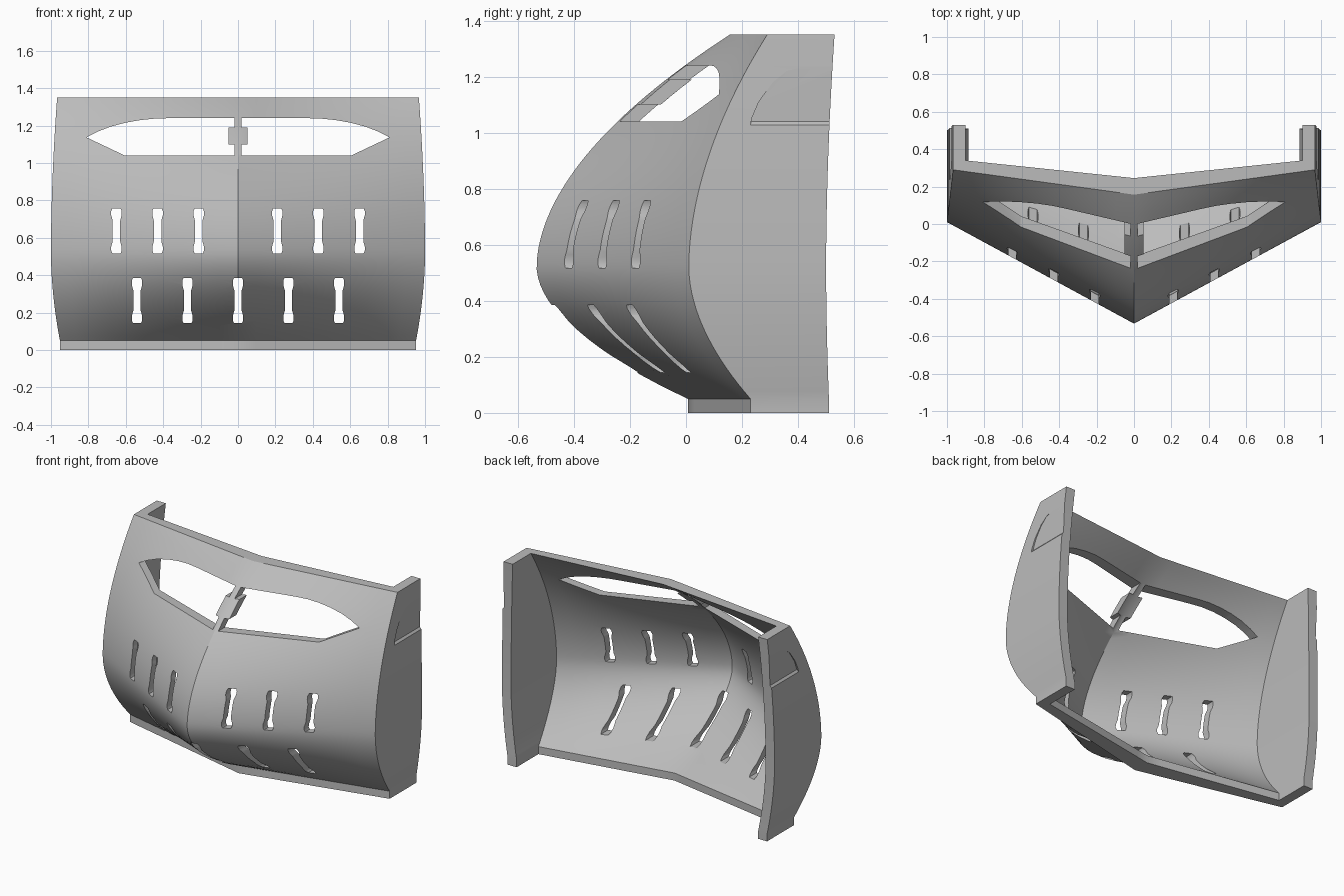
import bpy, bmesh
from mathutils import Vector

cube = bpy.data.objects.get("Cube")
if cube:
    bpy.data.objects.remove(cube, do_unlink=True)

grey = bpy.data.materials.new("plain_grey")
grey.use_nodes = True
grey.diffuse_color = (0.5, 0.5, 0.5, 1)
grey.node_tree.nodes["Principled BSDF"].inputs["Base Color"].default_value = (0.5, 0.5, 0.5, 1)

TOP, MID, LIP, POWER = 1.35, 0.52, 0.05, 1.86
SHELL, PLATE = 0.048, 0.066
COLUMNS, LEVELS = 10, 48


def bow(z, middle, top, bottom):
    """Bowed profile value and its slope at height z."""
    z = max(z, LIP)
    span, end = (TOP - MID, top) if z > MID else (MID - LIP, bottom)
    u = abs(z - MID) / span
    return middle + (end - middle) * u ** POWER, (end - middle) * POWER / span * u ** (POWER - 1)


def section(z):
    """Closed plan outline of the shell and its two side plates."""
    ridge, ridge_slope = bow(z, -0.533, 0.157, 0.007)
    edge, edge_slope = bow(z, 0.01, 0.29, 0.23)
    half = bow(z, 1.0, 0.967, 0.952)[0]
    back = bow(z, 0.5, 0.53, 0.51)[0]
    ridge_in = ridge + SHELL * (1 + ridge_slope ** 2) ** 0.5
    edge_in = edge + SHELL * (1 + edge_slope ** 2) ** 0.5
    inner = half - PLATE
    steps = [i / COLUMNS for i in range(-COLUMNS, COLUMNS + 1)]
    outer_line = [(half * s, ridge + (edge - ridge) * abs(s)) for s in steps]
    inner_line = [(inner * s, ridge_in + (edge_in - ridge_in) * abs(s) * inner / half)
                  for s in reversed(steps)]
    ring = [(-half, back)] + outer_line + [(half, back), (inner, back)] + inner_line + [(-inner, back)]
    return [Vector((x, y, z)) for x, y in ring]


def loft(bm, rings):
    """Skin a list of point rings and cap both ends."""
    rows = [[bm.verts.new(p) for p in ring] for ring in rings]
    n = len(rows[0])
    for low, high in zip(rows, rows[1:]):
        for i in range(n):
            j = (i + 1) % n
            bm.faces.new((low[i], low[j], high[j], high[i]))
    bm.faces.new(rows[0])
    bm.faces.new(rows[-1])


def finish(bm, name):
    bmesh.ops.recalc_face_normals(bm, faces=bm.faces)
    mesh = bpy.data.meshes.new(name)
    bm.to_mesh(mesh)
    bm.free()
    mesh.materials.append(grey)
    obj = bpy.data.objects.new(name, mesh)
    bpy.context.collection.objects.link(obj)
    return obj


def cut_through(bm, outline):
    """Prism running front to back from an x, z outline."""
    loft(bm, [[Vector((x, y, z)) for x, z in outline] for y in (-1, 0.8)])


# Curved shell with bottom lip and side plates
bm = bmesh.new()
heights = [0] + [LIP + (TOP - LIP) * i / LEVELS for i in range(LEVELS + 1)]
loft(bm, [section(z) for z in heights])
visor = finish(bm, "visor_shell")

cutters = bmesh.new()

# Eye openings, leaving a stepped strut between them
eye = [(0.02, 1.04), (0.605, 1.04), (0.81, 1.137), (0.75, 1.168), (0.68, 1.195), (0.6, 1.216),
       (0.52, 1.23), (0.44, 1.238), (0.36, 1.24), (0.02, 1.24),
       (0.02, 1.19), (0.05, 1.19), (0.05, 1.1), (0.02, 1.1)]

# Vent slots with flared ends
half_slot = [(0.022, 0.12), (0.028, 0.105), (0.028, 0.085), (0.02, 0.055)]
right_edge = half_slot + [(x, -z) for x, z in reversed(half_slot)]
slot = right_edge + [(-x, z) for x, z in reversed(right_edge)]
vents = [(side * x, 0.637) for x in (0.21, 0.43, 0.65) for side in (-1, 1)]
vents += [(0.27 * i, 0.265) for i in range(-2, 3)]
for cx, cz in vents:
    cut_through(cutters, [(cx + x, cz + z) for x, z in slot])

# Shallow recess with a sloping ledge on each side plate
recess = [(0.31, 1.18), (0.36, 1.22), (0.44, 1.24), (0.6, 1.24)]
for side in (-1, 1):
    cut_through(cutters, [(side * x, z) for x, z in eye])
    loft(cutters, [[Vector((side * x, y, z)) for y, z in
                    [(0.6, ledge), (0.23, ledge), (0.26, 1.11)] + recess]
                   for x, ledge in ((0.975, 1.04), (1.05, 0.955))])

cutter = finish(cutters, "opening_cutter")
cutter.hide_render = True
boolean = visor.modifiers.new("openings", "BOOLEAN")
boolean.operation = "DIFFERENCE"
boolean.solver = "EXACT"
boolean.object = cutter

bpy.ops.object.select_all(action="DESELECT")
visor.select_set(True)
bpy.context.view_layer.objects.active = visor
bpy.ops.object.modifier_apply(modifier=boolean.name)
bpy.data.objects.remove(cutter, do_unlink=True)
bpy.ops.object.shade_smooth_by_angle(angle=0.5)
